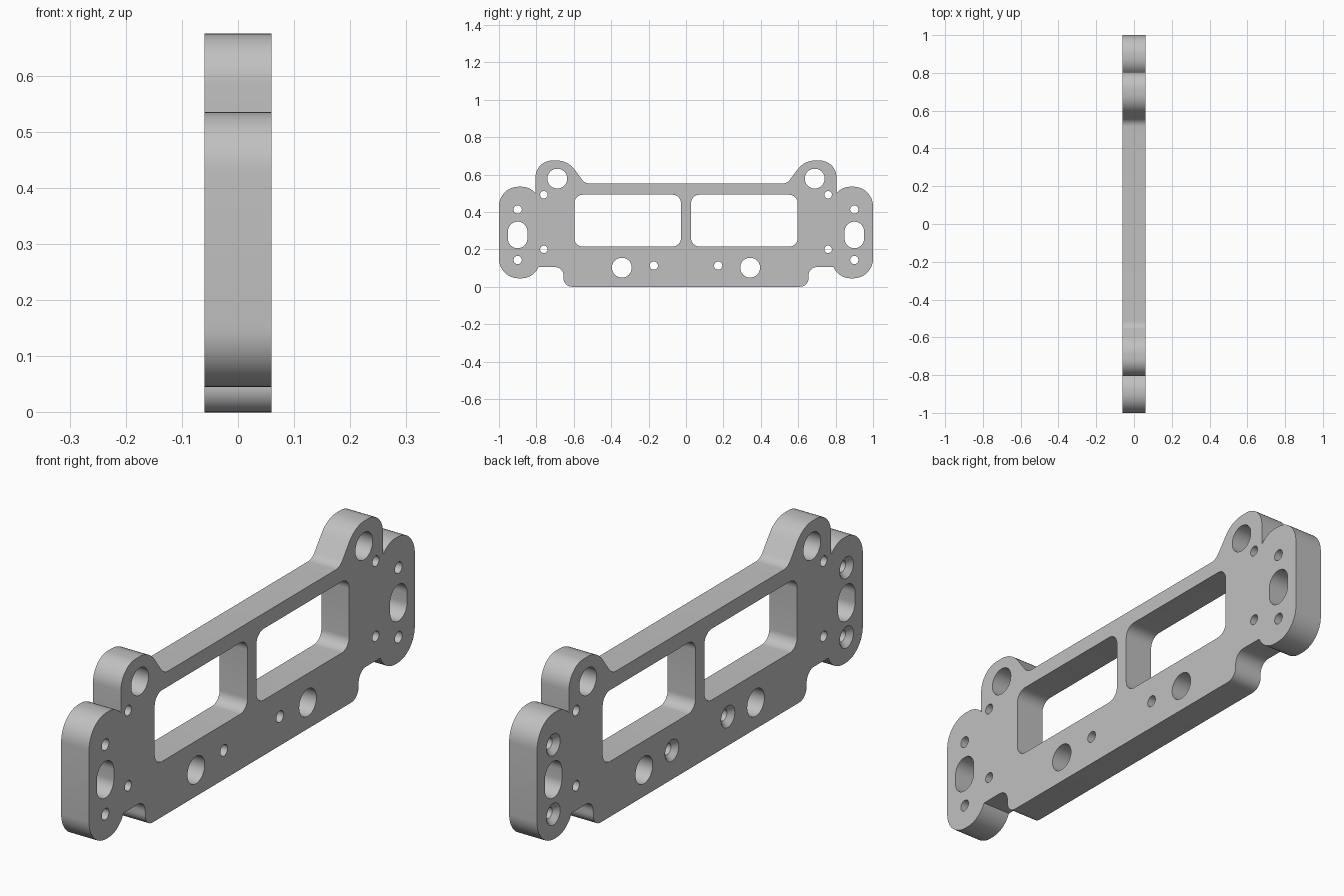
import bpy, bmesh, math

cube = bpy.data.objects.get("Cube")
if cube:
    bpy.data.objects.remove(cube, do_unlink=True)

HALF = 0.06          # half thickness of the plate
SINK = 0.02          # countersink depth and flare


def arc(cy, cz, r, a0, a1):
    n = max(3, round(abs(a1 - a0) / 7.5))
    angles = [math.radians(a0 + (a1 - a0) * i / n) for i in range(n + 1)]
    return [(cy + r * math.cos(a), cz + r * math.sin(a)) for a in angles]


def circle(cy, cz, r):
    return arc(cy, cz, r, 0, 360)[:-1]


def rounded_box(y0, y1, z0, z1, r):
    return (arc(y1 - r, z1 - r, r, 0, 90) + arc(y0 + r, z1 - r, r, 90, 180)
            + arc(y0 + r, z0 + r, r, 180, 270) + arc(y1 - r, z0 + r, r, 270, 360))


def slot(cy, cz, r, half_straight):
    return arc(cy, cz + half_straight, r, 0, 180) + arc(cy, cz - half_straight, r, 180, 360)


def mirrored(points):
    return [(-y, z) for y, z in reversed(points)]


# Outer silhouette: one half from the bottom edge up to the top rail
half = (arc(0.61, 0.045, 0.045, -90, 0)          # bottom corner
        + arc(0.70, 0.06, 0.045, 180, 90)        # step fillet
        + arc(0.88, 0.145, 0.10, 204, 270)       # end lug
        + arc(0.895, 0.15, 0.105, -90, 0)
        + arc(0.895, 0.43, 0.105, 0, 90)
        + arc(0.88, 0.435, 0.10, 90, 139)
        + arc(0.715, 0.585, 0.09, 0, 90)         # upper ear
        + arc(0.69, 0.56, 0.115, 90, 143)
        + arc(0.515, 0.602, 0.05, -37, -90))     # fillet into top rail
outline = half + mirrored(half)

# Openings on one side
plain = [rounded_box(0.027, 0.597, 0.215, 0.492, 0.045),   # window
         circle(0.688, 0.578, 0.053),                      # ear hole
         circle(0.343, 0.102, 0.053),                      # lower hole
         slot(0.90, 0.277, 0.052, 0.019),                  # lug slot
         circle(0.76, 0.492, 0.02), circle(0.76, 0.20, 0.02)]
sunk = [(0.90, 0.413), (0.90, 0.143), (0.172, 0.113)]      # countersunk screw holes

# Each loop is a stack of rings through the thickness
stacks = [[(HALF, outline), (-HALF, outline)]]
for loop in plain:
    for pts in (loop, mirrored(loop)):
        stacks.append([(HALF, pts), (-HALF, pts)])
for y, z in sunk:
    for s in (1, -1):
        small, wide = circle(s * y, z, 0.022), circle(s * y, z, 0.022 + SINK)
        stacks.append([(HALF, small), (-HALF + SINK, small), (-HALF, wide)])

bm = bmesh.new()
cap_edges = [[], []]
for stack in stacks:
    rings = [[bm.verts.new((x, y, z)) for y, z in pts] for x, pts in stack]
    n = len(rings[0])
    for a, b in zip(rings, rings[1:]):
        for i in range(n):
            j = (i + 1) % n
            bm.faces.new((a[i], a[j], b[j], b[i]))
    for edges, ring in zip(cap_edges, (rings[0], rings[-1])):
        edges += [bm.edges.get((ring[i], ring[(i + 1) % n])) for i in range(n)]

# Flat side faces with the openings left out
for edges, nx in zip(cap_edges, (1, -1)):
    bmesh.ops.triangle_fill(bm, edges=edges, use_beauty=True, normal=(nx, 0, 0))
bmesh.ops.remove_doubles(bm, verts=bm.verts[:], dist=0.00001)
bmesh.ops.recalc_face_normals(bm, faces=bm.faces[:])

mesh = bpy.data.meshes.new("mounting_plate")
bm.to_mesh(mesh)
bm.free()
plate = bpy.data.objects.new("mounting_plate", mesh)
bpy.context.scene.collection.objects.link(plate)

# Grey metal
grey = bpy.data.materials.new("plain grey")
grey.use_nodes = True
grey.diffuse_color = (0.53, 0.53, 0.53, 1)
bsdf = next(n for n in grey.node_tree.nodes if n.type == 'BSDF_PRINCIPLED')
bsdf.inputs["Base Color"].default_value = (0.53, 0.53, 0.53, 1)
mesh.materials.append(grey)

bpy.ops.object.select_all(action='DESELECT')
plate.select_set(True)
bpy.context.view_layer.objects.active = plate
bpy.ops.object.shade_smooth_by_angle(angle=math.radians(30))
